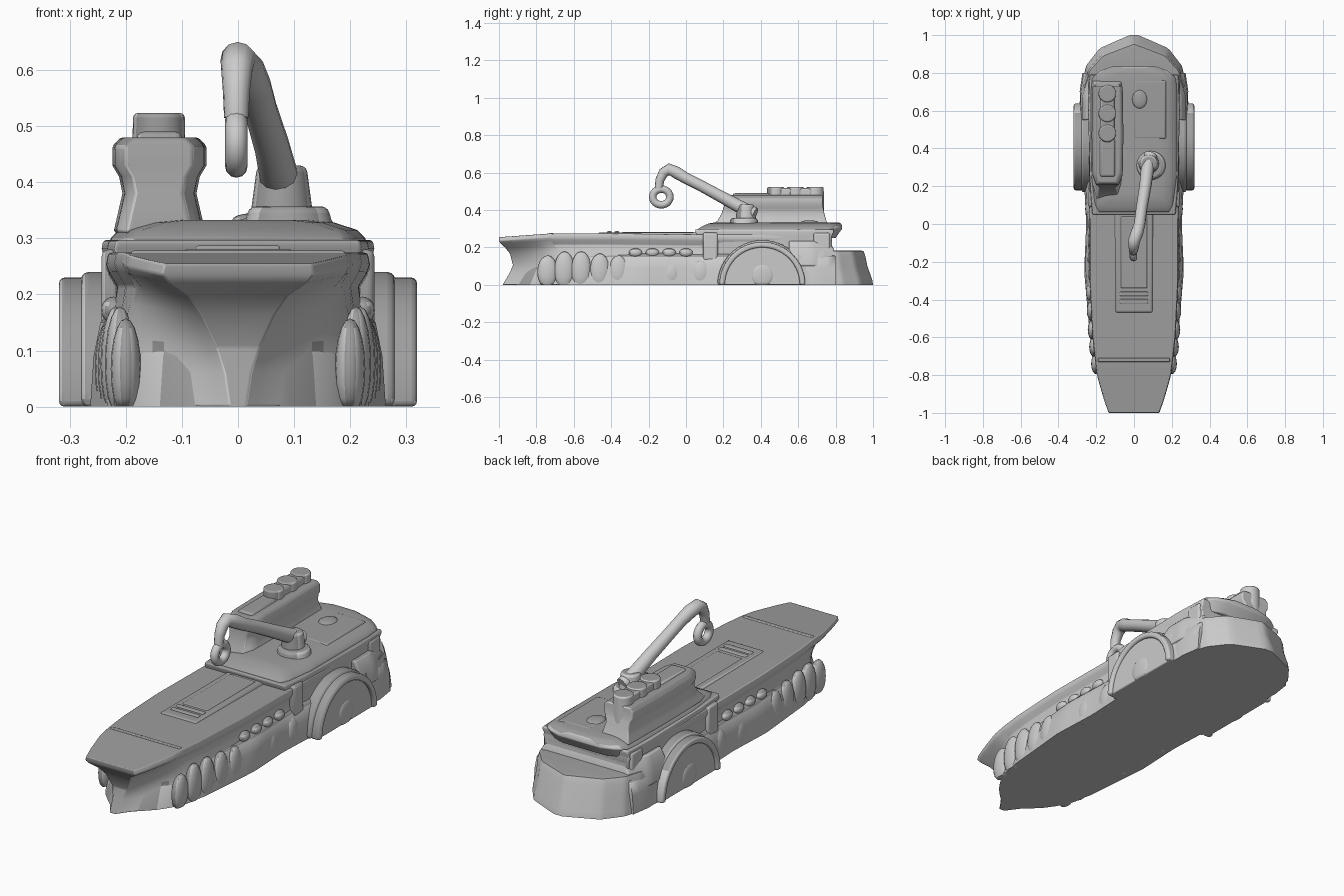
import bpy, bmesh, math
from mathutils import Vector

if "Cube" in bpy.data.objects:
    bpy.data.objects.remove(bpy.data.objects["Cube"])

# Darker grey for decks, roofs, bow and upper works
dark = bpy.data.materials.new("deck_grey")
dark.diffuse_color = (.34, .34, .34, 1)
dark.use_nodes = True
dark.node_tree.nodes["Principled BSDF"].inputs["Base Color"].default_value = dark.diffuse_color
pale = bpy.data.materials.new("hull_grey")
pale.diffuse_color = (.68, .68, .68, 1)
pale.use_nodes = True
pale.node_tree.nodes["Principled BSDF"].inputs["Base Color"].default_value = pale.diffuse_color


def finish(name, bm, bevel=0.0, angle=40):
    bmesh.ops.recalc_face_normals(bm, faces=bm.faces)
    for f in bm.faces:
        f.material_index = int(f.normal.z > .6 or f.normal.y < -.6)
    me = bpy.data.meshes.new(name)
    bm.to_mesh(me)
    bm.free()
    me.materials.append(pale)
    me.materials.append(dark)
    ob = bpy.data.objects.new(name, me)
    bpy.context.collection.objects.link(ob)
    if bevel:
        m = ob.modifiers.new("bevel", 'BEVEL')
        m.width, m.segments, m.limit_method = bevel, 3, 'ANGLE'
        m.angle_limit = math.radians(35)
    bpy.ops.object.select_all(action='DESELECT')
    ob.select_set(True)
    bpy.context.view_layer.objects.active = ob
    bpy.ops.object.shade_smooth_by_angle(angle=math.radians(angle))
    return ob


def interp(table, t):
    for (a, va), (b, vb) in zip(table, table[1:]):
        if t <= b:
            return va + (vb - va) * max(0, (t - a) / (b - a))
    return table[-1][1]


def stack(name, widths, levels, n=36, bevel=0.0, sheer=None, cx=0.0, angle=40):
    """Loft of mirrored outlines; level = (z, y_start, y_end, width added, bow pinch)."""
    bm = bmesh.new()
    ya, yb = widths[0][0], widths[-1][0]
    rows = []
    for z, y0, y1, dw, *pinch in levels:
        side = {-1: [], 1: []}
        for i in range(n + 1):
            t = i / n
            w = interp(widths, ya + (yb - ya) * t) + dw
            if pinch:
                w *= 1 - pinch[0] * max(0, 1 - t / .16) ** 1.3
            y = y0 + (y1 - y0) * t
            zz = z + (interp(sheer, y) if sheer and z > 0.1 else 0)
            for s in side:
                side[s].append(bm.verts.new((cx + s * max(.006, w), y, zz)))
        rows.append(side)
    for a, b in zip(rows, rows[1:]):
        for s in (-1, 1):
            for i in range(n):
                bm.faces.new((a[s][i], a[s][i + 1], b[s][i + 1], b[s][i]))
        for i in (0, n):
            bm.faces.new((a[-1][i], a[1][i], b[1][i], b[-1][i]))
    for r in (rows[0], rows[-1]):
        for i in range(n):
            bm.faces.new((r[-1][i], r[-1][i + 1], r[1][i + 1], r[1][i]))
    return finish(name, bm, bevel, angle)


def extrude_profile(name, pts, x0, x1, bevel=0.01):
    """Prism along x from a (y, z) outline."""
    bm = bmesh.new()
    f = bm.faces.new([bm.verts.new((x0, y, z)) for y, z in pts])
    g = bmesh.ops.extrude_face_region(bm, geom=[f])
    vs = [v for v in g['geom'] if isinstance(v, bmesh.types.BMVert)]
    bmesh.ops.translate(bm, vec=(x1 - x0, 0, 0), verts=vs)
    return finish(name, bm, bevel)


def box(name, lo, hi, bevel=0.01):
    return extrude_profile(name, [(lo[1], lo[2]), (hi[1], lo[2]), (hi[1], hi[2]), (lo[1], hi[2])],
                           lo[0], hi[0], bevel)


def cone(name, x, y, z0, z1, r0, r1, bevel=0.008):
    bm = bmesh.new()
    bmesh.ops.create_cone(bm, cap_ends=True, segments=24, radius1=r0, radius2=r1, depth=z1 - z0)
    bmesh.ops.translate(bm, vec=(x, y, (z0 + z1) / 2), verts=bm.verts)
    return finish(name, bm, bevel)


def blob(name, loc, size):
    bm = bmesh.new()
    bmesh.ops.create_uvsphere(bm, u_segments=16, v_segments=10, radius=1)
    for v in bm.verts:
        v.co = Vector(loc) + Vector((v.co.x * size[0], v.co.y * size[1], v.co.z * size[2]))
        v.co.z = max(v.co.z, 0)
    return finish(name, bm, angle=60)


def tube(name, pts, cyclic=False):
    """Round tube through (x, y, z, radius) points."""
    cu = bpy.data.curves.new(name, 'CURVE')
    cu.dimensions, cu.bevel_depth, cu.bevel_resolution, cu.use_fill_caps = '3D', 1.0, 4, True
    sp = cu.splines.new('POLY')
    sp.points.add(len(pts) - 1)
    for p, (x, y, z, r) in zip(sp.points, pts):
        p.co, p.radius = (x, y, z, 1), r
    sp.use_cyclic_u = cyclic
    sp.use_smooth = True
    cu.materials.append(pale)
    ob = bpy.data.objects.new(name, cu)
    bpy.context.collection.objects.link(ob)


# Fore hull: sharp stem flaring up to a blunt overhanging deck
fore_w = [(-1, .135), (-.93, .16), (-.8, .197), (-.6, .22), (-.3, .235), (0, .235), (.4, .238), (.78, .235)]
sheer = [(-1, -.02), (-.72, 0), (-.4, 0), (.1, -.005)]
stack("fore_hull", fore_w,
      [(0, -.98, .78, .012, .9), (.06, -.945, .78, .01, .84), (.12, -.925, .78, 0, .72),
       (.18, -.94, .78, -.015, .45), (.215, -.965, .78, -.02, .22), (.24, -.99, .78, -.005, .05),
       (.255, -1, .78, 0), (.275, -1, .78, -.004)],
      n=60, sheer=sheer, bevel=.004, angle=50)

# Lower hull skirt amidships, fading into the bow
stack("hull_skirt", [(-.93, .03), (-.85, .12), (-.75, .19), (-.6, .225), (-.25, .256), (0, .245), (.2, .255),
                     (.7, .28), (.8, .265)],
      [(0, -.93, .8, .008), (.09, -.89, .8, .002), (.15, -.83, .8, -.01), (.17, -.78, .78, -.03)], angle=60)

# Low rounded stern, with taller shoulders behind the paddle boxes
stack("stern_hull", [(.6, .29), (.75, .275), (.84, .25), (.93, .18), (.97, .09), (1, .02)],
      [(0, .6, 1, .002), (.03, .6, .995, 0), (.1, .6, .97, -.008), (.15, .6, .96, -.008),
       (.18, .6, .95, -.015), (.185, .6, .93, -.04)], angle=50)
stack("aft_shoulder", [(.55, .285), (.68, .285), (.8, .245)],
      [(.1, .55, .8, .0), (.19, .55, .79, -.01), (.235, .55, .77, -.035)], n=10, bevel=.008)

# Deck hatch, slots and bow step
box("deck_hatch", (-.1, -.47, .25), (.1, .07, .281), .012)
box("hatch_panel", (-.07, -.34, .26), (.07, .04, .284), .006)
for y in (-.37, -.41):
    box("hatch_slat", (-.075, y - .012, .27), (.075, y + .012, .287), .005)
box("bow_step", (-.19, -.73, .25), (.19, -.71, .278), .004)

# Main cabin and overhanging crowned roof
stack("cabin", [(.05, .215), (.2, .228), (.6, .238), (.78, .23)],
      [(.0, .06, .78, 0), (.26, .06, .78, 0), (.282, .05, .79, .005), (.297, .05, .79, .002)], bevel=.006)
stack("cabin_roof", [(.06, .18), (.1, .2), (.25, .22), (.7, .222), (.78, .215), (.82, .16), (.835, .11)],
      [(.25, .08, .80, 0), (.28, .06, .82, .006), (.3, .065, .835, .006),
       (.315, .09, .835, -.01), (.328, .12, .83, -.05), (.333, .15, .82, -.09)], bevel=.004, angle=50)
box("roof_panel", (.0, .45, .31), (.17, .76, .335), .01)
blob("roof_dome", (.03, .66, .333), (.04, .05, .012))


def arc(r, n=28, cy=.408):
    return [(cy + r * math.cos(math.pi * i / n), r * math.sin(math.pi * i / n)) for i in range(n + 1)]


# Paddle boxes on both sides, with raised rim and hub
for s in (-1, 1):
    extrude_profile("paddle_box", arc(.225), s * .2, s * .306, .006)
    extrude_profile("paddle_box_shoulder", arc(.24), s * .2, s * .28, .014)
    extrude_profile("paddle_rim", arc(.23) + arc(.2)[::-1], s * .27, s * .319, .01)
    blob("paddle_hub", (s * .303, .408, .05), (.01, .06, .06))
    # Side fenders, hull ribs and cabin posts
    for y in (-.27, -.18, -.09, 0.0):
        blob("side_fender", (s * .222, y, .172), (.022, .036, .024))
    for y, h in ((-.74, .15), (-.65, .17), (-.56, .17), (-.46, .16), (-.36, .15), (-.22, .12), (-.08, .12), (.08, .13)):
        blob("hull_rib", (s * (interp(fore_w, y) - .004), y, h * .45), (.027, .055, h * .6))
    box("cabin_post", (s * .21, .09, .13), (s * .243, .17, .28), .012)
    box("aft_post", (s * .21, .68, .15), (s * .243, .77, .28), .012)

# Bridge house: waisted body, flared top
stack("bridge_house", [(.16, .05), (.22, .07), (.45, .074), (.74, .07)],
      [(.31, .13, .76, .008), (.345, .17, .75, .0), (.38, .19, .74, -.008), (.41, .2, .735, -.002),
       (.43, .205, .73, .01), (.465, .21, .73, .01), (.48, .22, .73, -.005)],
      cx=-.14, n=20, bevel=.006)
box("bridge_top", (-.18, .25, .46), (-.1, .45, .49), .012)

# Three funnels in a row
for y in (.48, .585, .69):
    cone("funnel", -.141, y, .33, .523, .05, .046)
box("funnel_casing", (-.178, .45, .45), (-.104, .72, .517), .01)

# Crane: turntable, mast, jib and ring hook
cone("crane_turntable", .09, .31, .3, .357, .085, .07, .012)
cone("crane_mast", .078, .32, .34, .43, .056, .044, .012)
tube("crane_jib", [(.09, .37, .38, .034), (.075, .32, .4, .036), (.06, .2, .465, .032), (.04, .08, .53, .03),
                   (.03, 0, .57, .03), (.015, -.05, .6, .033), (0, -.09, .618, .032),
                   (-.002, -.12, .6, .028), (-.003, -.14, .56, .024), (-.003, -.145, .515, .022)])
tube("crane_hook_ring", [(-.003, -.132 + .046 * math.cos(k * math.tau / 24), .47 + .042 * math.sin(k * math.tau / 24), .02)
                         for k in range(24)], True)
